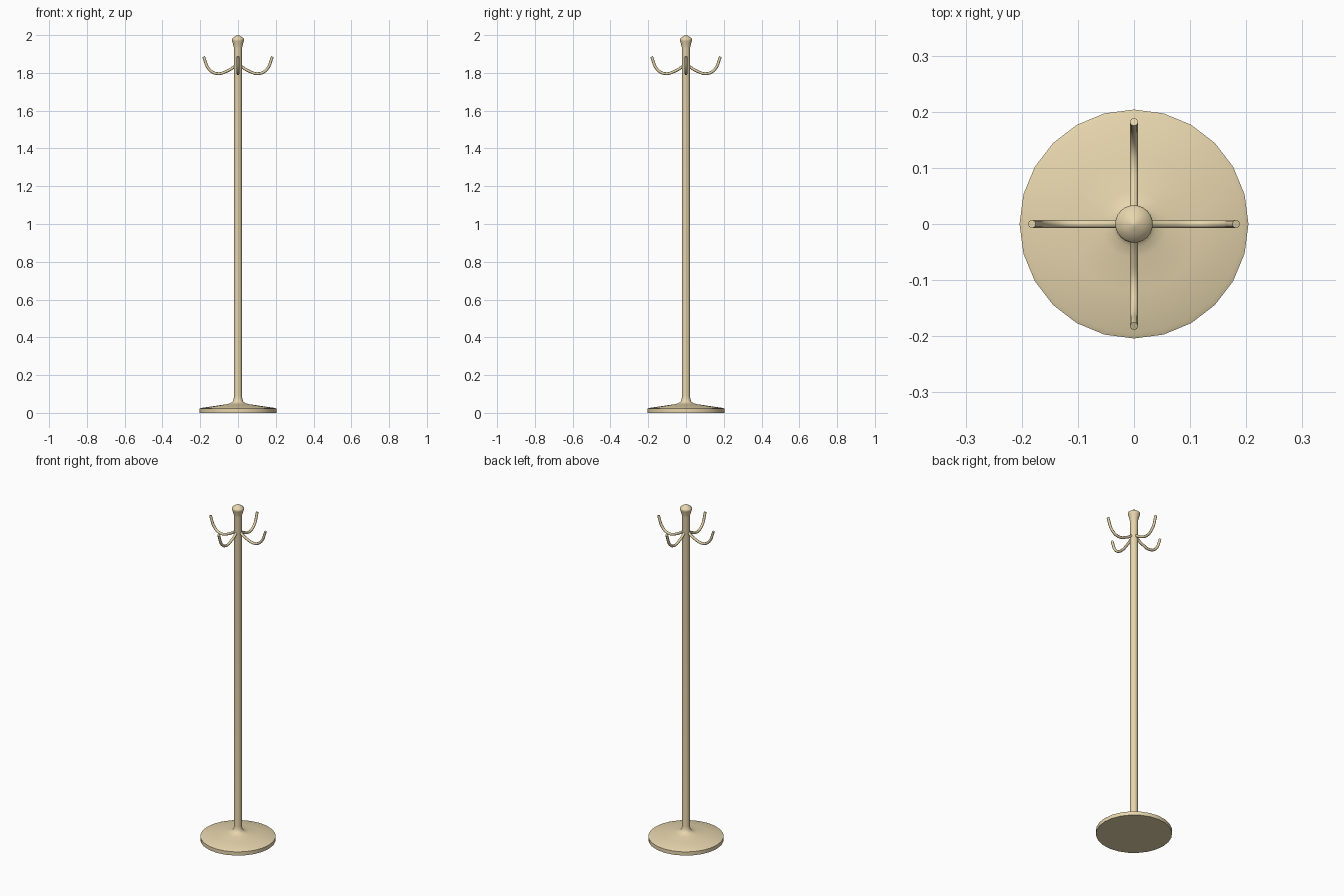
import bpy, bmesh
from math import cos, sin, pi, radians

if "Cube" in bpy.data.objects:
    bpy.data.objects.remove(bpy.data.objects["Cube"])

wood = bpy.data.materials.new("pale_wood")
wood.diffuse_color = (0.80, 0.67, 0.42, 1)
wood.use_nodes = True
wood.node_tree.nodes["Principled BSDF"].inputs["Base Color"].default_value = wood.diffuse_color


def finish(ob, angle):
    ob.data.materials.append(wood)
    bpy.ops.object.select_all(action='DESELECT')
    ob.select_set(True)
    bpy.context.view_layer.objects.active = ob
    bpy.ops.object.shade_smooth_by_angle(angle=radians(angle))


def lathe(name, profile, sides=24, angle=50):
    """Turn (radius, height) points around z, with both ends closed."""
    bm = bmesh.new()
    rings = [[bm.verts.new((r * cos(2 * pi * i / sides), r * sin(2 * pi * i / sides), z))
              for i in range(sides)] for r, z in profile]
    for a, b in zip(rings, rings[1:]):
        for i in range(sides):
            j = (i + 1) % sides
            bm.faces.new((a[i], a[j], b[j], b[i]))
    bm.faces.new(rings[0][::-1])
    bm.faces.new(rings[-1])
    me = bpy.data.meshes.new(name)
    bm.to_mesh(me)
    bm.free()
    ob = bpy.data.objects.new(name, me)
    bpy.context.collection.objects.link(ob)
    finish(ob, angle)


def hook(name, turn):
    """Sweep a round rod along the hook path and turn it around the pole."""
    path = [(0.012, 1.838), (0.055, 1.811), (0.11, 1.796), (0.152, 1.818), (0.182, 1.886)]
    cu = bpy.data.curves.new(name, 'CURVE')
    cu.dimensions = '3D'
    cu.bevel_depth = 0.0075
    cu.bevel_resolution = 2
    cu.use_fill_caps = True
    cu.resolution_u = 5
    sp = cu.splines.new('BEZIER')
    sp.bezier_points.add(len(path) - 1)
    for p, (r, z) in zip(sp.bezier_points, path):
        p.co = (r * cos(turn), r * sin(turn), z)
        p.handle_left_type = p.handle_right_type = 'AUTO'
    ob = bpy.data.objects.new(name, cu)
    bpy.context.collection.objects.link(ob)
    bpy.ops.object.select_all(action='DESELECT')
    ob.select_set(True)
    bpy.context.view_layer.objects.active = ob
    bpy.ops.object.convert(target='MESH')
    finish(bpy.context.view_layer.objects.active, 50)


# Base, pole and finial turned as one piece
lathe("stand", [
    (0.204, 0.0), (0.204, 0.022), (0.195, 0.026), (0.12, 0.037), (0.06, 0.046),
    (0.04, 0.051), (0.029, 0.059), (0.023, 0.072), (0.0215, 0.09),
    (0.0215, 1.93), (0.024, 1.945), (0.031, 1.968), (0.0335, 1.977),
    (0.031, 1.982), (0.018, 1.992), (0.007, 1.998), (0.001, 2.0)])

# Four coat hooks
for k, side in enumerate(("right", "back", "left", "front")):
    hook("hook_" + side, k * pi / 2)
